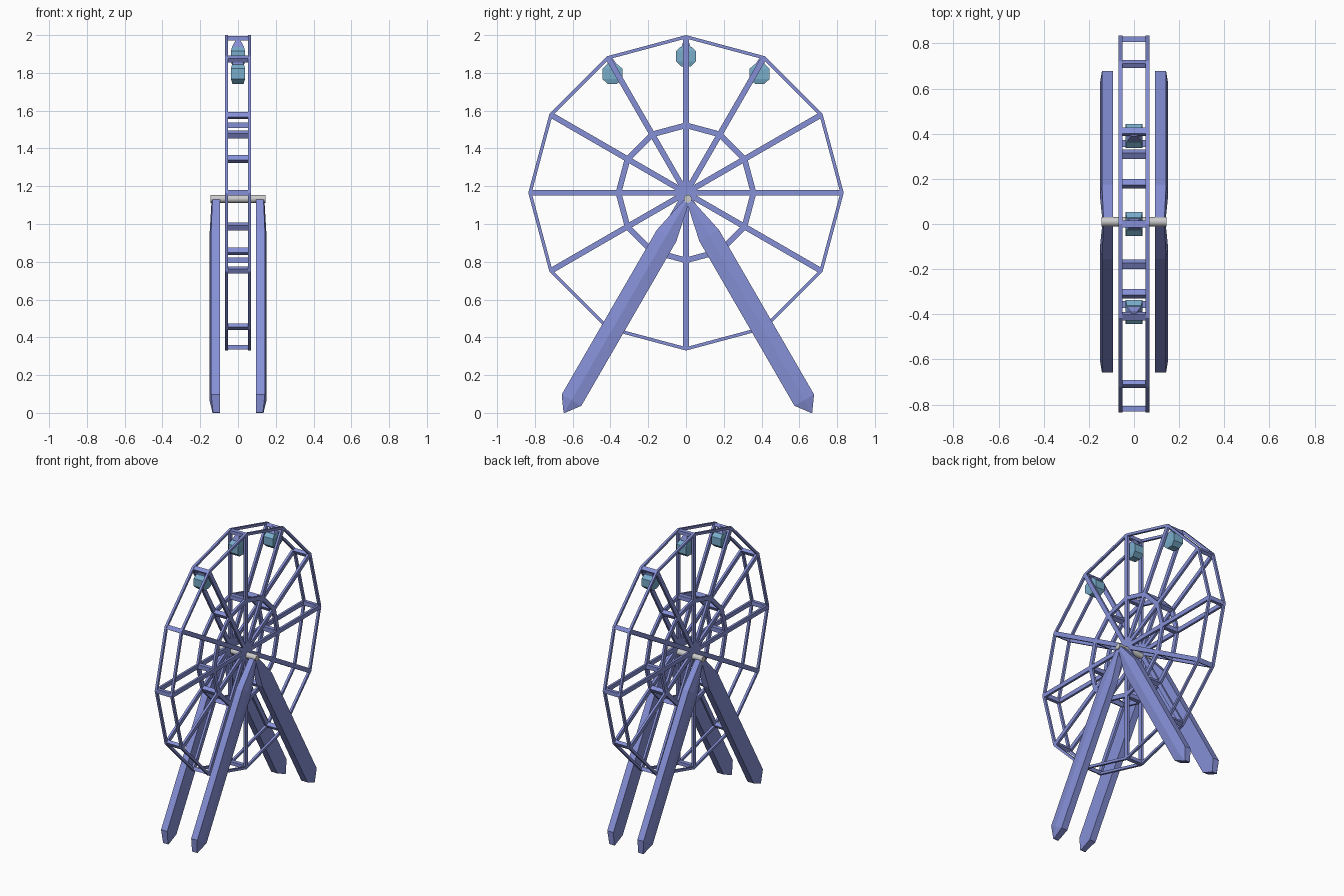
import bpy, bmesh
from math import sin, cos, pi
from mathutils import Matrix, Vector

if "Cube" in bpy.data.objects:
    bpy.data.objects.remove(bpy.data.objects["Cube"])

CZ, N = 1.165, 12          # wheel centre height, number of sides


def material(name, rgb):
    m = bpy.data.materials.new(name)
    m.diffuse_color = (*rgb, 1)
    m.use_nodes = True
    m.node_tree.nodes["Principled BSDF"].inputs["Base Color"].default_value = m.diffuse_color
    return m


blue = material("frame_blue", (0.24, 0.28, 0.68))
teal = material("cabin_teal", (0.19, 0.42, 0.60))


def finish(bm, name, mat=None):
    bmesh.ops.recalc_face_normals(bm, faces=bm.faces)
    me = bpy.data.meshes.new(name)
    bm.to_mesh(me)
    bm.free()
    if mat:
        me.materials.append(mat)
    ob = bpy.data.objects.new(name, me)
    bpy.context.collection.objects.link(ob)
    return ob


def loft(bm, rings):
    """Skin a list of equal-length point rings and cap both ends."""
    vs = [[bm.verts.new(p) for p in r] for r in rings]
    n = len(vs[0])
    for a, b in zip(vs, vs[1:]):
        for i in range(n):
            j = (i + 1) % n
            bm.faces.new((a[i], a[j], b[j], b[i]))
    bm.faces.new(vs[0])
    bm.faces.new(vs[-1])


def box(bm, centre, size, turn=0):
    m = (Matrix.Translation((0, 0, CZ)) @ Matrix.Rotation(turn, 4, 'X')
         @ Matrix.Translation(centre) @ Matrix.Diagonal((*size, 1)))
    bmesh.ops.create_cube(bm, size=1, matrix=m)


def ring(name, r_out, r_in, x0, x1):
    """Twelve-sided flat hoop in the y-z plane."""
    bm = bmesh.new()
    section = [(x0, r_in), (x1, r_in), (x1, r_out), (x0, r_out)]
    loops = [[bm.verts.new((x, r * sin(2 * pi * k / N), CZ + r * cos(2 * pi * k / N)))
              for x, r in section] for k in range(N)]
    for k in range(N):
        a, b = loops[k], loops[(k + 1) % N]
        for i in range(4):
            j = (i + 1) % 4
            bm.faces.new((a[i], a[j], b[j], b[i]))
    return finish(bm, name, blue)


# rims, one pair per side of the wheel
for side, s in (("left", -1), ("right", 1)):
    ring(f"outer_rim_{side}", 0.835, 0.817, s * 0.052, s * 0.068)
    ring(f"inner_rim_{side}", 0.373, 0.342, s * 0.052, s * 0.068)

    # spokes
    bm = bmesh.new()
    for k in range(N):
        box(bm, (s * 0.06, 0, 0.413), (0.016, 0.03, 0.826), 2 * pi * k / N)
    finish(bm, f"spokes_{side}", blue)

# cross bars joining the two sides
bm = bmesh.new()
for k in range(N):
    for r, d in ((0.818, 0.024), (0.357, 0.03)):
        box(bm, (0, 0, r), (0.11, 0.03, d), 2 * pi * k / N)
finish(bm, "cross_bars", blue)

# axle
bm = bmesh.new()
bmesh.ops.create_cone(bm, cap_ends=True, segments=16, radius1=0.021, radius2=0.021, depth=0.29,
                      matrix=Matrix.Translation((0, 0.01, 1.133)) @ Matrix.Rotation(pi / 2, 4, 'Y'))
axle = finish(bm, "axle")
bpy.context.view_layer.objects.active = axle
axle.select_set(True)
bpy.ops.object.shade_smooth_by_angle()

# support legs: ridged on the outside, tapered at the top, pointed at the foot
top, foot = Vector((0.005, 1.125)), Vector((0.655, 0.0))
along = (foot - top).normalized()
perp = Vector((-along.y, along.x))
length = (foot - top).length
# distance along leg, half width, outer edge x, ridge x
stations = [(0, 0.014, 0.135, 0.14), (0.215, 0.06, 0.142, 0.151),
            (length - 0.078, 0.06, 0.142, 0.151), (length, 0.004, 0.132, 0.135)]
for sx, xname in ((-1, "left"), (1, "right")):
    for sy, yname in ((-1, "front"), (1, "back")):
        rings = []
        for t, w, xe, xr in stations:
            c = top + along * t
            section = [(0.094, -w), (0.094, w), (xe, w), (xr, 0), (xe, -w)]
            rings.append([(sx * x, 0.01 + sy * (c + perp * o).x, max(0, (c + perp * o).y))
                          for x, o in section])
        bm = bmesh.new()
        loft(bm, rings)
        finish(bm, f"{yname}_{xname}_leg", blue)


def rect(y, z, hx, hy):
    return [(-hx, y - hy, z), (hx, y - hy, z), (hx, y + hy, z), (-hx, y + hy, z)]


# cabins hanging from the top three cross bars
for name, y, z in (("front", -0.39, 1.795), ("top", 0, 1.888), ("back", 0.39, 1.795)):
    bm = bmesh.new()
    loft(bm, [rect(y, z + dz, hx, hy) for dz, hx, hy in
              ((-0.053, 0.03, 0.025), (-0.027, 0.037, 0.053),
               (0.027, 0.037, 0.053), (0.05, 0.032, 0.028))])
    finish(bm, f"{name}_cabin", teal)
    bm = bmesh.new()
    loft(bm, [rect(y, z + 0.048, 0.032, 0.025), rect(y * 1.03, z + 0.085, 0.013, 0.012)])
    finish(bm, f"{name}_cabin_hanger", blue)
